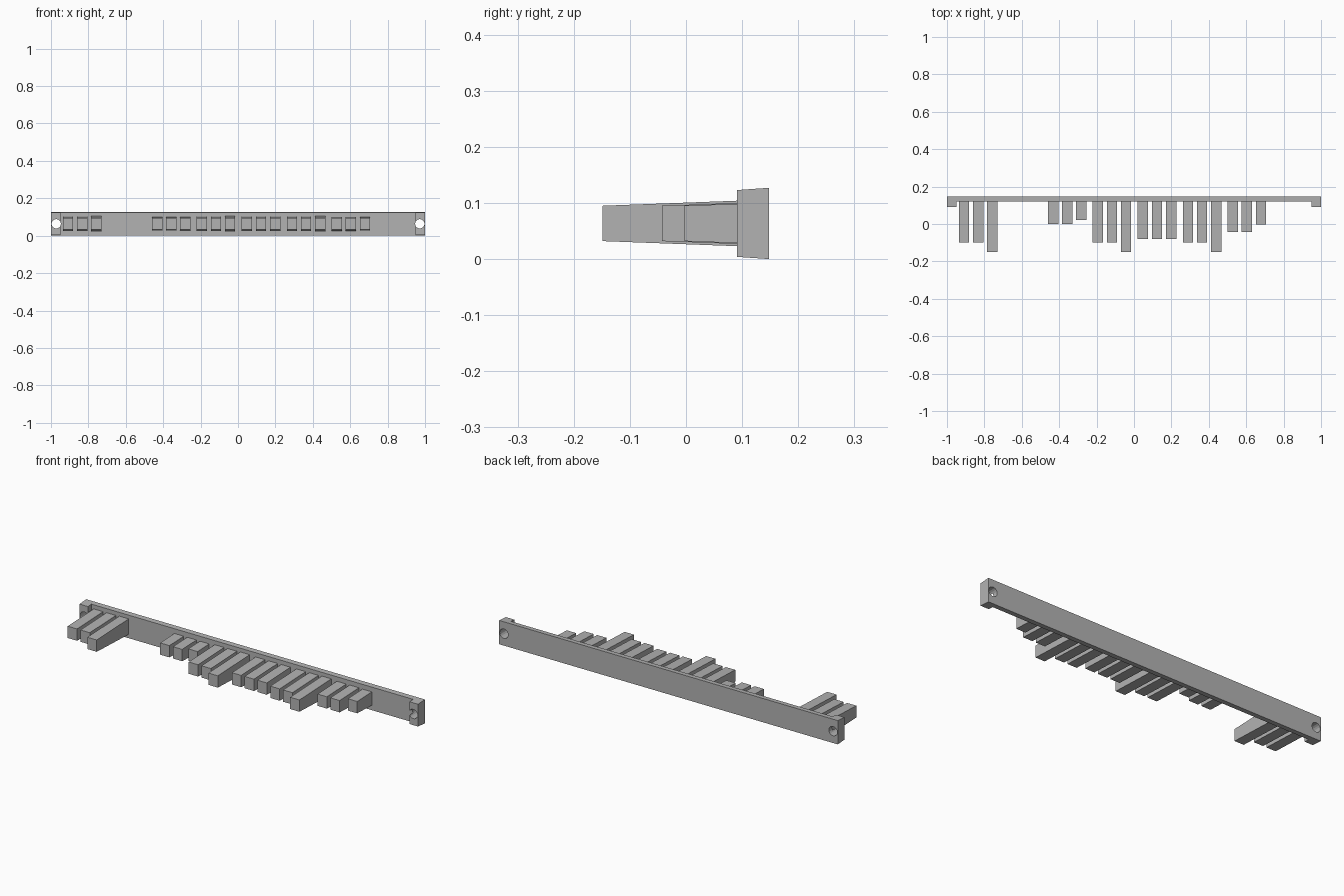
import bpy, bmesh, math

cube = bpy.data.objects.get("Cube")
if cube:
    bpy.data.objects.remove(cube)

grey = bpy.data.materials.new("grey plastic")
grey.use_nodes = True
grey.diffuse_color = (0.45, 0.45, 0.45, 1)
grey.node_tree.nodes["Principled BSDF"].inputs["Base Color"].default_value = grey.diffuse_color

MID = 0.0635      # height of the centre line
BACK, FACE, TIP = 0.148, 0.12, 0.0315


def tapered_bar(name, x, width, y_front, y_back, half_front, half_back):
    """Bar along y whose height grows towards the back."""
    bm = bmesh.new()
    profile = [(y_front, MID - half_front), (y_back, MID - half_back),
               (y_back, MID + half_back), (y_front, MID + half_front)]
    face = bm.faces.new([bm.verts.new((x - width / 2, y, z)) for y, z in profile])
    side = bmesh.ops.extrude_face_region(bm, geom=[face])["geom"]
    bmesh.ops.translate(bm, vec=(width, 0, 0),
                        verts=[v for v in side if isinstance(v, bmesh.types.BMVert)])
    bmesh.ops.recalc_face_normals(bm, faces=bm.faces)
    mesh = bpy.data.meshes.new(name)
    bm.to_mesh(mesh)
    bm.free()
    mesh.materials.append(grey)
    obj = bpy.data.objects.new(name, mesh)
    bpy.context.collection.objects.link(obj)
    return obj


def cut(obj, cutter):
    cutter.hide_render = True
    mod = obj.modifiers.new("cut", "BOOLEAN")
    mod.operation, mod.solver, mod.object = "DIFFERENCE", "EXACT", cutter
    bpy.context.view_layer.objects.active = obj
    bpy.ops.object.modifier_apply(modifier=mod.name)
    bpy.data.objects.remove(cutter)


# Backing strip, thicker at both ends
strip = tapered_bar("backing_strip", 0, 2, 0.091, BACK, 0.0595, MID)
cut(strip, tapered_bar("recess_cutter", 0, 1.9, 0, FACE, 0.2, 0.2))

# Screw holes through the end blocks
for side in (-1, 1):
    bpy.ops.mesh.primitive_cylinder_add(vertices=16, radius=0.025, depth=0.3,
                                        location=(side * 0.972, 0.12, MID),
                                        rotation=(math.pi / 2, 0, 0))
    hole = bpy.context.object
    hole.data.materials.append(grey)
    cut(strip, hole)

# Groups of three prongs: centre of the group, then front end of each prong
groups = [
    (-0.833, (-0.1, -0.1, -0.149)),
    (-0.357, (0, 0, 0.022)),
    (-0.118, (-0.1, -0.1, -0.149)),
    (0.123, (-0.08, -0.08, -0.08)),
    (0.364, (-0.1, -0.1, -0.149)),
    (0.603, (-0.043, -0.043, -0.003)),
]
for g, (centre, tips) in enumerate(groups, 1):
    for i, tip in enumerate(tips):
        base = FACE + 0.005
        tapered_bar(f"prong_{g}_{i + 1}", centre + (i - 1) * 0.0755, 0.055,
                    tip, base, TIP, TIP + (base - tip) * 0.0375)
